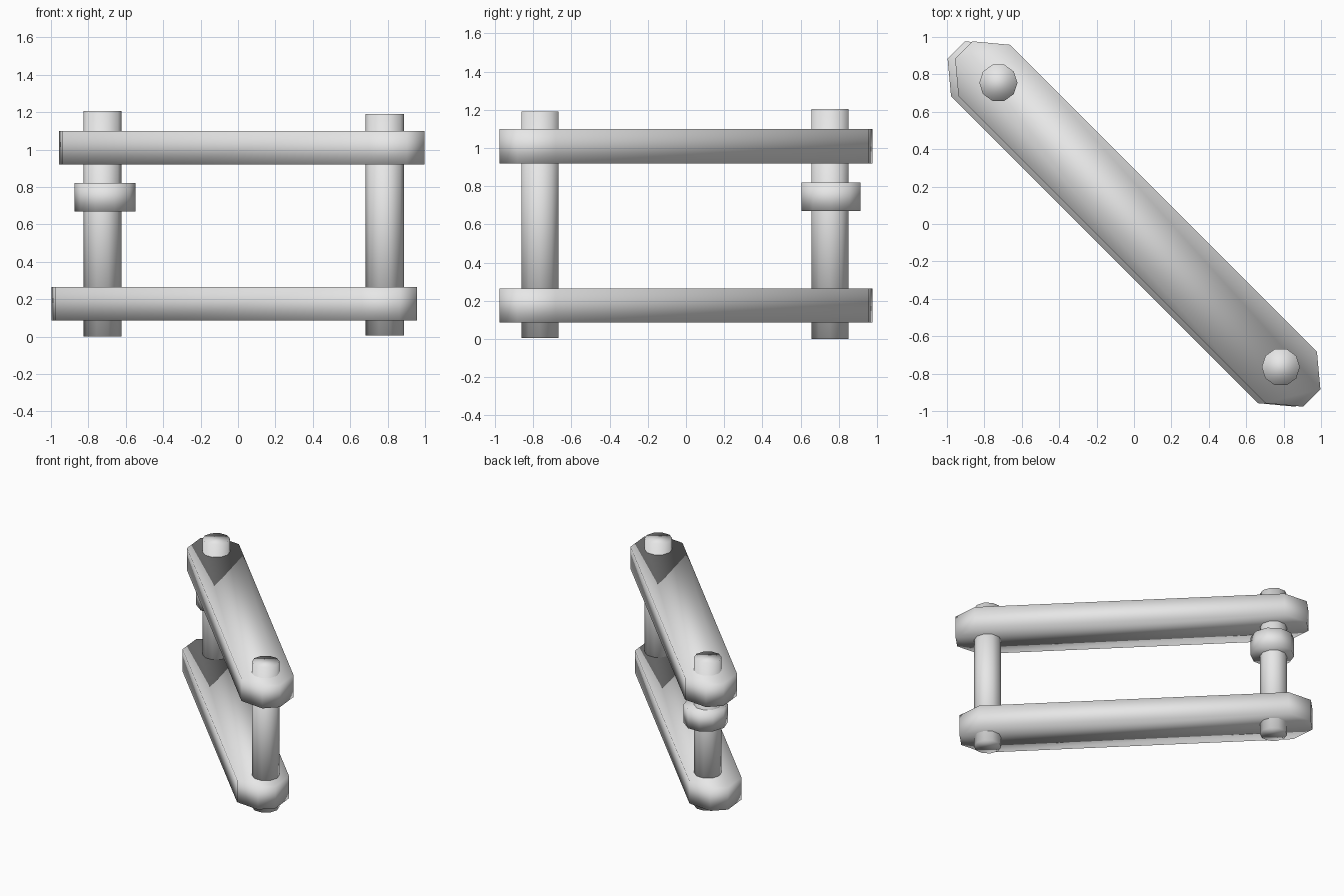
import bpy
import bmesh
from math import radians
from mathutils import Matrix

cube = bpy.data.objects.get("Cube")
if cube:
    bpy.data.objects.remove(cube, do_unlink=True)

metal = bpy.data.materials.new("light_grey_metal")
metal.use_nodes = True
grey = (0.8, 0.8, 0.8, 1.0)
metal.diffuse_color = grey
metal.node_tree.nodes["Principled BSDF"].inputs["Base Color"].default_value = grey


def add_object(name, bm):
    """Turn a bmesh into a smooth shaded object."""
    bmesh.ops.recalc_face_normals(bm, faces=bm.faces)
    for face in bm.faces:
        face.smooth = True
    mesh = bpy.data.meshes.new(name)
    bm.to_mesh(mesh)
    bm.free()
    mesh.materials.append(metal)
    bpy.context.collection.objects.link(bpy.data.objects.new(name, mesh))


def side_plate(name, x, bottom, top):
    """Long eight-sided plate lying along the diagonal."""
    end = [(1.16, 0.195), (1.315, 0.066), (1.315, -0.066), (1.16, -0.195)]
    outline = end + [(-u, -v) for u, v in end]
    bm = bmesh.new()
    base = bm.faces.new([bm.verts.new((u, v, bottom)) for u, v in outline])
    extruded = bmesh.ops.extrude_face_region(bm, geom=[base], use_keep_orig=True)
    verts = [g for g in extruded["geom"] if isinstance(g, bmesh.types.BMVert)]
    bmesh.ops.translate(bm, verts=verts, vec=(0, 0, top - bottom))
    turn = Matrix.Translation((x, 0, 0)) @ Matrix.Rotation(radians(-45), 4, "Z")
    bm.transform(turn)
    add_object(name, bm)


def pin(name, x, y, radius, bottom, top):
    """Upright ten-sided cylinder with a corner towards the back."""
    bm = bmesh.new()
    place = Matrix.Translation((x, y, (bottom + top) / 2)) @ Matrix.Rotation(radians(90), 4, "Z")
    bmesh.ops.create_cone(bm, cap_ends=True, segments=10, radius1=radius,
                          radius2=radius, depth=top - bottom, matrix=place)
    add_object(name, bm)


# Plates
side_plate("upper_plate", 0.02, 0.92, 1.10)
side_plate("lower_plate", -0.02, 0.085, 0.265)

# Pins and the collar on the back one
pin("front_pin", 0.785, -0.765, 0.102, 0.005, 1.19)
pin("back_pin", -0.725, 0.755, 0.102, 0.0, 1.205)
pin("collar", -0.71, 0.76, 0.163, 0.67, 0.82)
